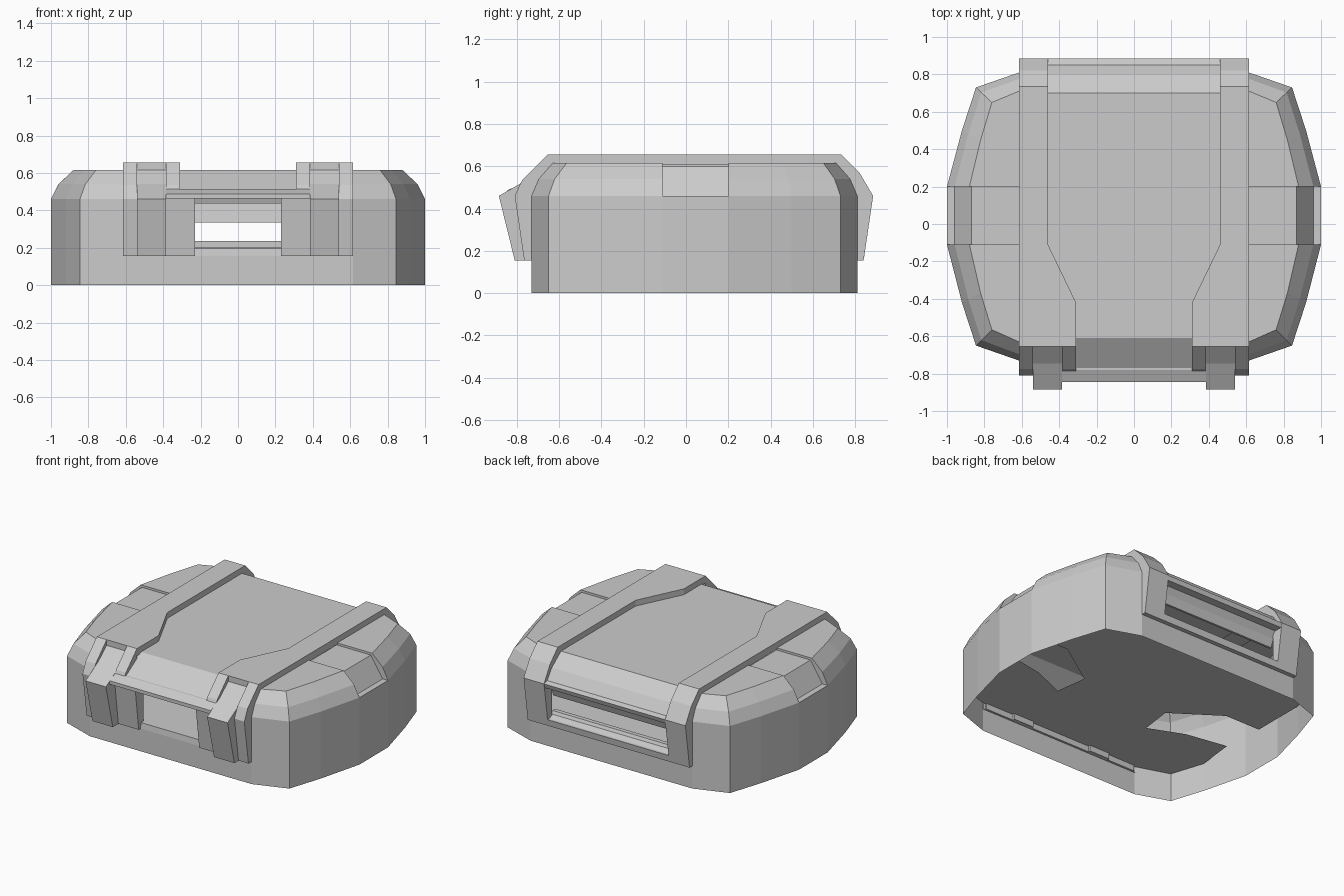
import bpy, bmesh
from mathutils import Vector

if "Cube" in bpy.data.objects:
    bpy.data.objects.remove(bpy.data.objects["Cube"])


def finish(name, bm):
    bmesh.ops.recalc_face_normals(bm, faces=bm.faces)
    me = bpy.data.meshes.new(name)
    bm.to_mesh(me)
    bm.free()
    ob = bpy.data.objects.new(name, me)
    bpy.context.collection.objects.link(ob)
    return ob


def extrude_into(bm, pts, offset):
    a = [bm.verts.new(p) for p in pts]
    b = [bm.verts.new(Vector(p) + Vector(offset)) for p in pts]
    n = len(a)
    bm.faces.new(a)
    bm.faces.new(b[::-1])
    for i in range(n):
        bm.faces.new((a[i], b[i], b[(i + 1) % n], a[(i + 1) % n]))


def prism(name, x0, x1, profile):
    """Side profile (y, z) extruded from x0 to x1; mirrored unless it spans the centre."""
    bm = bmesh.new()
    extrude_into(bm, [(x0, y, z) for y, z in profile], (x1 - x0, 0, 0))
    if x0 >= 0:
        extrude_into(bm, [(-x0, y, z) for y, z in profile], (x0 - x1, 0, 0))
    return finish(name, bm)


def both(half):
    return half + [(-x, y) for x, y in reversed(half)]


# Body shell: lofted outlines, open below
W = .615
low = both([(W, -.73), (.845, -.65), (.92, -.42), (1, -.11), (1, .2), (.92, .5), (.845, .73), (W, .81)])
top = both([(W, -.63), (.76, -.565), (.82, -.37), (.88, -.11), (.88, .2), (.82, .45), (.76, .65), (W, .71)])
rings = [(0, 0), (0, .46), (.34, .54), (1, .615)]
bm = bmesh.new()
loops = [[bm.verts.new((a[0] + (b[0] - a[0]) * t, a[1] + (b[1] - a[1]) * t, z))
          for a, b in zip(low, top)] for t, z in rings]
n = len(low)
for lo, hi in zip(loops, loops[1:]):
    for i in range(n):
        j = (i + 1) % n
        bm.faces.new((lo[i], lo[j], hi[j], hi[i]))
bm.faces.new(loops[-1])
# open the centre for the strap and the sides for the notches
C = W - .005
for co, no in [((C, 0, 0), (1, 0, 0)), ((-C, 0, 0), (1, 0, 0)), ((0, 0, .155), (0, 0, 1)),
               ((0, -.11, 0), (0, 1, 0)), ((0, .2, 0), (0, 1, 0))]:
    bmesh.ops.bisect_plane(bm, geom=bm.verts[:] + bm.edges[:] + bm.faces[:], plane_co=co, plane_no=no, dist=1e-5)
gone = []
for f in bm.faces:
    c = f.calc_center_median()
    centre = abs(c.x) < C and c.z > .155
    notch = -.11 < c.y < .2 and c.z > .46
    if centre or notch:
        gone.append(f)
bmesh.ops.delete(bm, geom=gone, context='FACES')
# notch floors and cheeks
step = [(C, .6), (.87, .6), (.96, .46), (1, .46)]
cheek = step + [(.96, .54), (.88, .615), (C, .615)]
for s in (1, -1):
    for (xa, za), (xb, zb) in zip(step, step[1:]):
        bm.faces.new([bm.verts.new(p) for p in
                      ((s * xa, -.11, za), (s * xb, -.11, zb), (s * xb, .2, zb), (s * xa, .2, za))])
    for y in (-.11, .2):
        bm.faces.new([bm.verts.new((s * x, y, z)) for x, z in cheek])
bmesh.ops.remove_doubles(bm, verts=bm.verts, dist=1e-4)
finish("body_shell", bm)

# Raised floor, notched from both sides
bm = bmesh.new()
outline = both([(W, -.725), (.845, -.65), (.92, -.42), (.89, -.16), (.6, -.21), (.36, -.31), (.33, -.09),
                (.645, .125), (.91, .125), (.91, .49), (.845, .73), (W, .81)])
vs = [bm.verts.new((x, y, .195)) for x, y in outline]
edges = [bm.edges.new((vs[i], vs[(i + 1) % len(vs)])) for i in range(len(vs))]
bmesh.ops.triangle_fill(bm, edges=edges, use_beauty=True, normal=(0, 0, 1))
bmesh.ops.dissolve_limit(bm, angle_limit=.01, verts=bm.verts, edges=bm.edges)
finish("floor", bm)

# Straps: outer ridge runs all the way round, inner band starts behind the latch
back = [(.735, .655), (.82, .57), (.885, .46), (.84, .155), (.80, .155), (.80, .45), (.70, .605)]
prism("strap_ridge", .54, W,
      [(-.765, .155), (-.81, .46), (-.775, .535), (-.655, .655)] + back +
      [(-.625, .605), (-.72, .45), (-.725, .155)])
prism("strap_band", .46, .54, [(-.11, .655)] + back + [(-.11, .605)])
bm = bmesh.new()
plan = [(.31, -.655), (.31, -.42), (.46, -.11), (.54, -.11), (.54, -.655)]
for s in (1, -1):
    extrude_into(bm, [(s * x, y, .605) for x, y in plan], (0, 0, .05))
finish("strap_flare", bm)
prism("strap_inner_ridge", .31, .385,
      [(-.655, .655), (-.775, .535), (-.785, .515), (-.75, .515), (-.655, .58)])

# Recessed top panel, sloping down at both ends
prism("top_panel", -.46, .46,
      [(-.61, .615), (.7, .615), (.80, .54), (.85, .47), (.885, .46), (.875, .43), (.82, .43),
       (.78, .535), (.69, .6), (-.61, .6)])
prism("panel_front", -.385, .385, [(-.61, .615), (-.77, .515), (-.76, .505), (-.61, .6)])

# Front latches, grip bar, window cheeks and sill
prism("latch", .385, .54,
      [(-.65, .62), (-.745, .54), (-.885, .46), (-.81, .155), (-.725, .155), (-.72, .45), (-.64, .605)])
prism("grip_bar", -.385, .385, [(-.765, .515), (-.78, .515), (-.845, .487), (-.845, .463), (-.74, .463), (-.74, .515)])
prism("window_cheek", .23, .385, [(-.79, .465), (-.75, .155), (-.70, .155), (-.70, .465)])
prism("front_sill", -.6, .6, [(-.73, .155), (-.725, .195), (-.715, .195), (-.715, .155)])

# Rear window rail and louvres
prism("rear_rail", -.47, .47, [(.84, .155), (.847, .2), (.80, .2), (.80, .155)])
prism("lower_louvre", -.47, .47, [(.83, .2), (.79, .215), (.78, .235), (.75, .235), (.75, .2)])
prism("upper_louvre", -.47, .47, [(.82, .44), (.79, .39), (.77, .335), (.755, .335), (.775, .44)])
